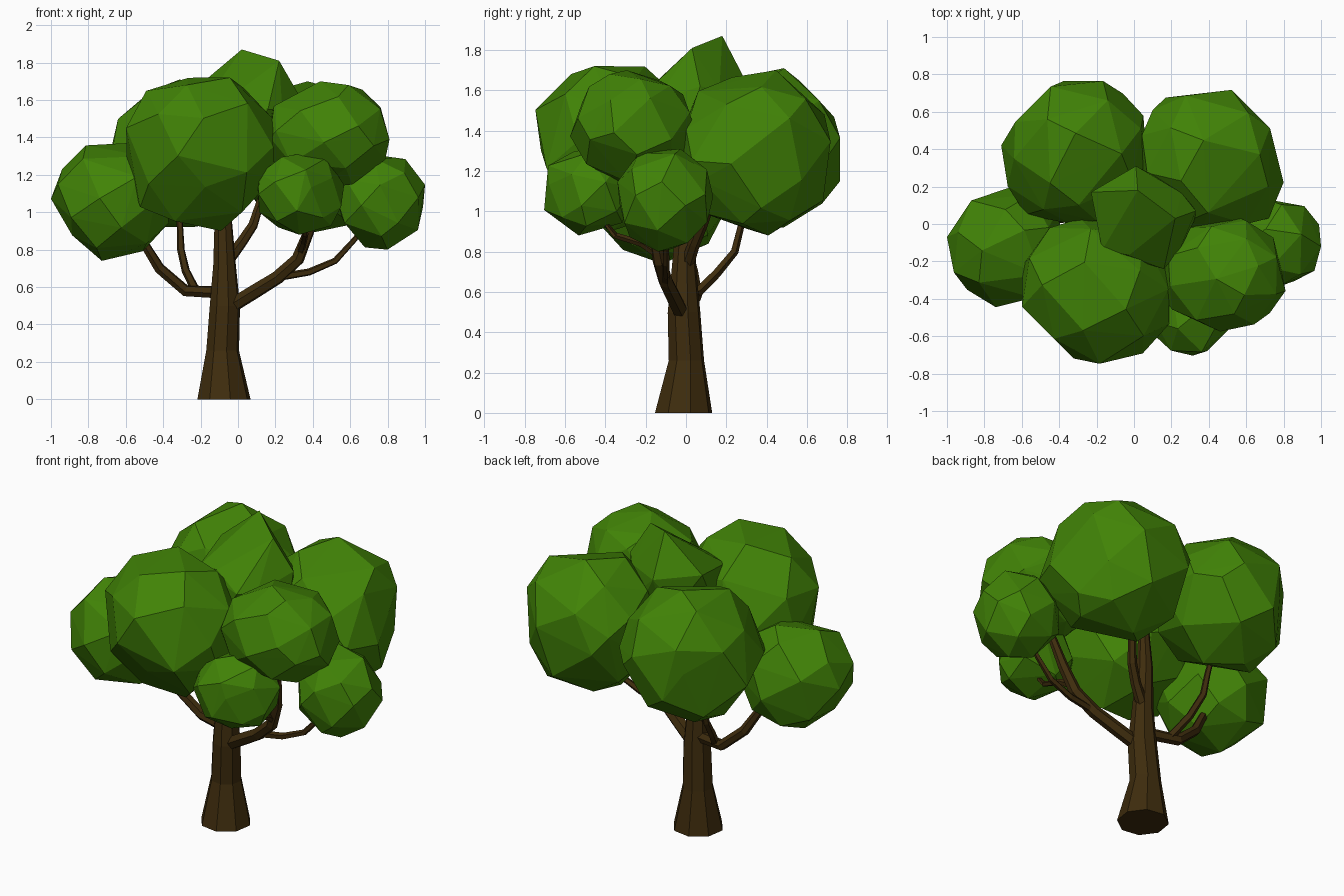
import bpy, bmesh, math, random
from mathutils import Vector

if "Cube" in bpy.data.objects:
    bpy.data.objects.remove(bpy.data.objects["Cube"])


def material(name, rgb):
    m = bpy.data.materials.new(name)
    m.diffuse_color = (*rgb, 1)
    m.use_nodes = True
    m.node_tree.nodes["Principled BSDF"].inputs["Base Color"].default_value = m.diffuse_color
    return m


LEAF = material("leaf green", (0.053, 0.228, 0.002))
BARK = material("bark brown", (0.048, 0.025, 0.004))


def finish(bm, name, mat):
    bmesh.ops.recalc_face_normals(bm, faces=bm.faces[:])
    me = bpy.data.meshes.new(name)
    bm.to_mesh(me)
    bm.free()
    me.materials.append(mat)
    bpy.context.collection.objects.link(bpy.data.objects.new(name, me))


def limb(name, path, sides):
    """Tapered low-poly tube through (x, y, z, radius) points."""
    bm = bmesh.new()
    pts = [Vector(p[:3]) for p in path]
    rings = []
    for i, p in enumerate(pts):
        if i == 0 and p.z == 0:
            t = Vector((0, 0, 1))
        else:
            t = (pts[min(i + 1, len(pts) - 1)] - pts[max(i - 1, 0)]).normalized()
        u = Vector((0, 1, 0)).cross(t) if abs(t.y) < 0.8 else Vector((1, 0, 0)).cross(t)
        u.normalize()
        v = t.cross(u)
        ring = []
        for k in range(sides):
            a = 2 * math.pi * (k + 0.3) / sides
            ring.append(bm.verts.new(p + path[i][3] * (u * math.cos(a) + v * math.sin(a))))
        rings.append(ring)
    for a, b in zip(rings, rings[1:]):
        for k in range(sides):
            n = (k + 1) % sides
            bm.faces.new((a[k], a[n], b[n], b[k]))
    bm.faces.new(rings[0][::-1])
    bm.faces.new(rings[-1])
    finish(bm, name, BARK)


def foliage(name, lo, hi, seed, count=30, cuts=(), corners=()):
    """Irregular faceted ball filling the box lo..hi.
    cuts (nx, ny, nz, d) flatten it beyond n.p = d; corners pull it out."""
    rng = random.Random(seed)
    pts = []
    spin = rng.random() * 6.28
    for i in range(count):
        z = 1 - 2 * (i + 0.5) / count
        a = i * 2.39996 + spin
        r = math.sqrt(1 - z * z)
        d = Vector((r * math.cos(a), r * math.sin(a), z))
        d += Vector([rng.uniform(-0.13, 0.13) for _ in range(3)])
        pts.append(d.normalized())
    # fit to the box
    for ax in range(3):
        a, b = min(p[ax] for p in pts), max(p[ax] for p in pts)
        for p in pts:
            p[ax] = lo[ax] + (p[ax] - a) / (b - a) * (hi[ax] - lo[ax])
    for nx, ny, nz, d in cuts:
        n = Vector((nx, ny, nz))
        for p in pts:
            over = p.dot(n) - d
            if over > 0:
                p -= n * over / n.length_squared
    bm = bmesh.new()
    for p in pts + [Vector(c) for c in corners]:
        bm.verts.new(p)
    bmesh.ops.convex_hull(bm, input=bm.verts[:])
    loose = [v for v in bm.verts if not v.link_faces]
    bmesh.ops.delete(bm, geom=loose, context='VERTS')
    finish(bm, name, LEAF)


# trunk
limb("trunk", [(-.075, -.012, 0, .146), (-.082, .002, .26, .09), (-.07, -.01, .5, .083),
               (-.072, -.01, .72, .062), (-.08, 0, 1.0, .045), (-.07, 0, 1.25, .03)], 8)
# branches
limb("right_branch", [(-.05, -.02, .49, .04), (.08, -.06, .57, .04), (.21, -.1, .65, .038),
                      (.32, -.13, .75, .036), (.38, -.16, .9, .03), (.44, -.24, 1.2, .02)], 6)
limb("right_twig", [(.2, -.1, .65, .022), (.38, -.1, .68, .02), (.52, -.1, .74, .018),
                    (.62, -.1, .85, .015), (.74, -.1, 1.0, .01)], 5)
limb("front_twig", [(.33, -.13, .78, .022), (.35, -.22, .84, .018), (.36, -.35, .88, .016),
                    (.36, -.46, 1.0, .012)], 5)
limb("left_branch", [(-.06, 0, .57, .035), (-.28, .05, .58, .032), (-.42, .03, .7, .03),
                     (-.5, 0, .83, .025), (-.62, -.08, 1.02, .015)], 6)
limb("back_left_branch", [(-.23, .05, .59, .025), (-.28, .15, .69, .023), (-.305, .24, .8, .021),
                          (-.31, .27, .92, .018), (-.32, .33, 1.1, .012)], 5)
limb("back_right_branch", [(-.07, 0, .72, .035), (.02, .04, .84, .03), (.08, .08, .93, .027),
                           (.14, .15, 1.12, .02)], 6)

# foliage clumps
foliage("left_foliage", (-1.0, -.445, .74), (-.37, .2, 1.37), 1, 28,
        cuts=[(-1, 0, -1, .01), (-1, 0, 1, 2.17)])
foliage("front_left_foliage", (-.61, -.76, .9), (.19, .03, 1.72), 2,
        cuts=[(-1, -1, 0, 1.04), (1, 0, -1, -.93), (0, -1, -1, -.5), (0, -1, 1, 2.25)],
        corners=[(-.45, -.02, 1.3)])
foliage("back_left_foliage", (-.71, 0, .92), (.07, .765, 1.71), 3,
        cuts=[(-1, 1, 0, 1.18), (-1, 0, 1, 2.14), (0, 1, 1, 2.21)],
        corners=[(-.58, .05, 1.25), (.05, .58, 1.3)])
foliage("back_right_foliage", (.02, -.06, .88), (.8, .73, 1.7), 4,
        cuts=[(1, 1, 0, 1.24), (0, 1, 1, 2.21)],
        corners=[(.72, .03, 1.25), (.1, .61, 1.35)])
foliage("front_right_foliage", (.15, -.575, 1.13), (.81, .03, 1.7), 5,
        corners=[(.17, -.41, 1.4), (.57, .03, 1.45), (.67, -.51, 1.4), (.59, -.38, 1.68)])
foliage("top_foliage", (-.2, -.22, 1.25), (.33, .28, 1.72), 6, 22,
        cuts=[(0, -1, 1, 1.8)],
        corners=[(.02, .18, 1.87), (.22, .03, 1.81), (.16, -.24, 1.55), (-.17, -.14, 1.6),
                 (-.23, .17, 1.66), (.01, .31, 1.62), (.33, .07, 1.62)])
foliage("right_foliage", (.52, -.34, .8), (1.0, .135, 1.31), 7, 26)
foliage("front_foliage", (.1, -.71, .88), (.57, -.26, 1.32), 8, 26,
        cuts=[(1, -1, 0, 1.07)])
